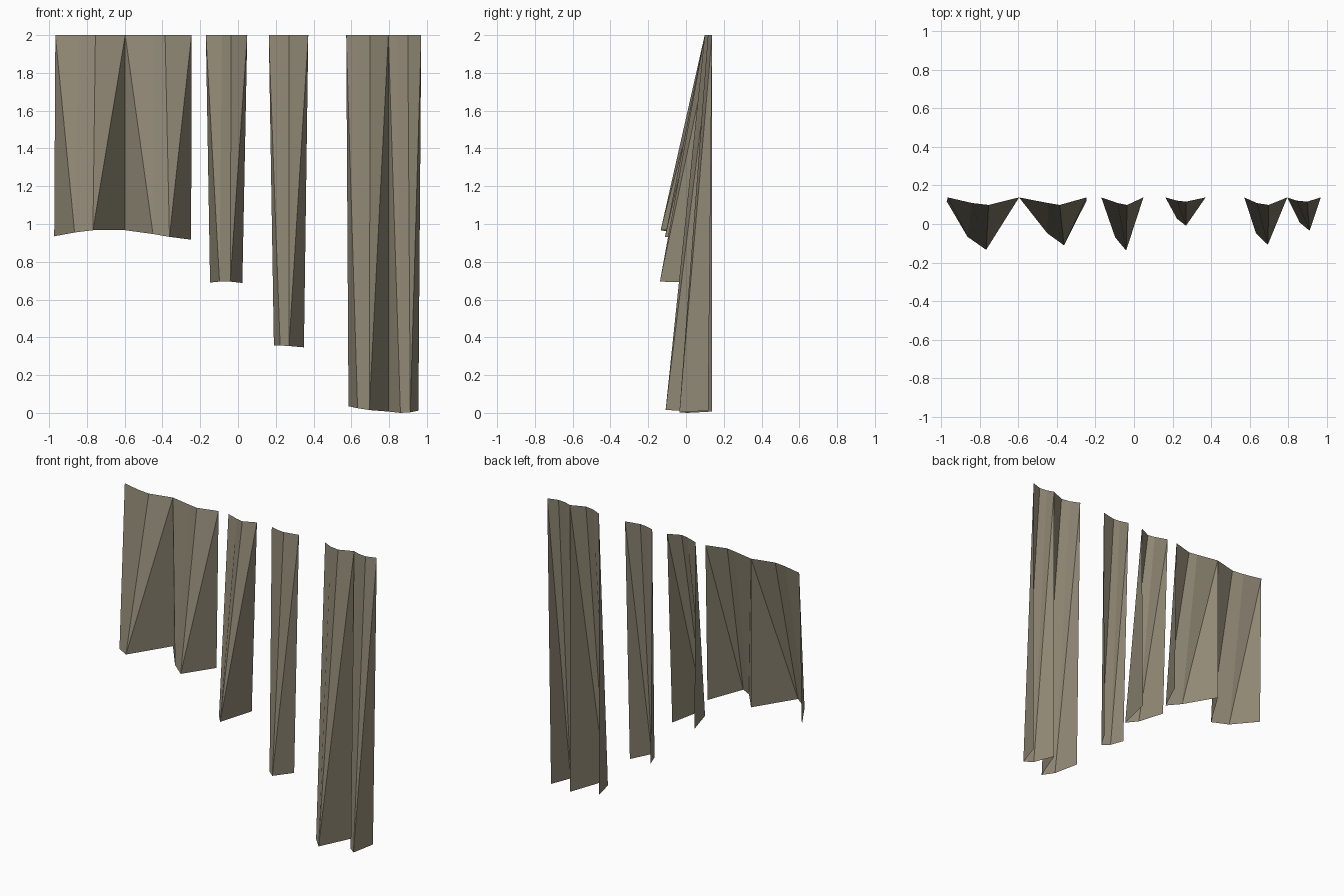
import bpy
import bmesh

if "Cube" in bpy.data.objects:
    bpy.data.objects.remove(bpy.data.objects["Cube"], do_unlink=True)

BACK = 0.138  # depth of the wall plane the folds hang from

cloth = bpy.data.materials.new("warm grey brown cloth")
cloth.use_nodes = True
colour = (0.28, 0.247, 0.178, 1)
cloth.diffuse_color = colour
cloth.node_tree.nodes["Principled BSDF"].inputs["Base Color"].default_value = colour


def add_fold(bm, top_x, hem_x, hem_z, tip, dip):
    """One pleat: a shallow dip along the top that swells to a deep point at the hem.
    The columns are left edge, shoulder, crease and right edge."""
    top, hem = [], []
    for i, share in enumerate((0, 0.75, 1, 0)):
        hem_y = BACK - (BACK - tip) * share
        # Free outer edges lean forward a little, joined edges stay on the wall
        if share == 0 and top_x[i] != hem_x[i]:
            hem_y -= 0.02
        top.append(bm.verts.new((top_x[i], BACK - dip * share, 2)))
        hem.append(bm.verts.new((hem_x[i], hem_y, hem_z[i])))
    # Outer panels crease from the top corner down to the swell of the pleat
    bm.faces.new((top[0], hem[0], hem[1]))
    bm.faces.new((top[0], hem[1], top[1]))
    bm.faces.new((top[1], hem[1], hem[2], top[2]))
    bm.faces.new((top[2], hem[2], top[3]))
    bm.faces.new((top[3], hem[2], hem[3]))


def hanging(name, *folds):
    """A hanging sheet made of one or more pleats side by side."""
    bm = bmesh.new()
    for fold in folds:
        add_fold(bm, **fold)
    bmesh.ops.remove_doubles(bm, verts=bm.verts, dist=0.001)
    mesh = bpy.data.meshes.new(name)
    bm.to_mesh(mesh)
    bm.free()
    mesh.materials.append(cloth)
    obj = bpy.data.objects.new(name, mesh)
    bpy.context.collection.objects.link(obj)


# Short wide sheet with two pleats
hanging(
    "short_wide_drape",
    dict(top_x=(-0.967, -0.84, -0.755, -0.597), hem_x=(-0.973, -0.865, -0.768, -0.597),
         hem_z=(0.935, 0.955, 0.967, 0.967), tip=-0.134, dip=0.039),
    dict(top_x=(-0.597, -0.446, -0.386, -0.246), hem_x=(-0.597, -0.45, -0.363, -0.248),
         hem_z=(0.967, 0.947, 0.932, 0.917), tip=-0.111, dip=0.039),
)

# Medium narrow strip
hanging(
    "medium_narrow_drape",
    dict(top_x=(-0.17, -0.085, -0.036, 0.049), hem_x=(-0.148, -0.098, -0.041, 0.023),
         hem_z=(0.69, 0.695, 0.695, 0.688), tip=-0.138, dip=0.039),
)

# Long narrow strip
hanging(
    "long_narrow_drape",
    dict(top_x=(0.163, 0.223, 0.27, 0.372), hem_x=(0.19, 0.223, 0.27, 0.349),
         hem_z=(0.357, 0.357, 0.354, 0.347), tip=-0.009, dip=0.022),
)

# Longest sheet with two pleats
hanging(
    "full_length_drape",
    dict(top_x=(0.573, 0.637, 0.7, 0.796), hem_x=(0.585, 0.633, 0.695, 0.796),
         hem_z=(0.035, 0.025, 0.015, 0.007), tip=-0.108, dip=0.039),
    dict(top_x=(0.796, 0.845, 0.899, 0.97), hem_x=(0.796, 0.86, 0.912, 0.955),
         hem_z=(0.007, 0, 0.003, 0.012), tip=-0.035, dip=0.022),
)
